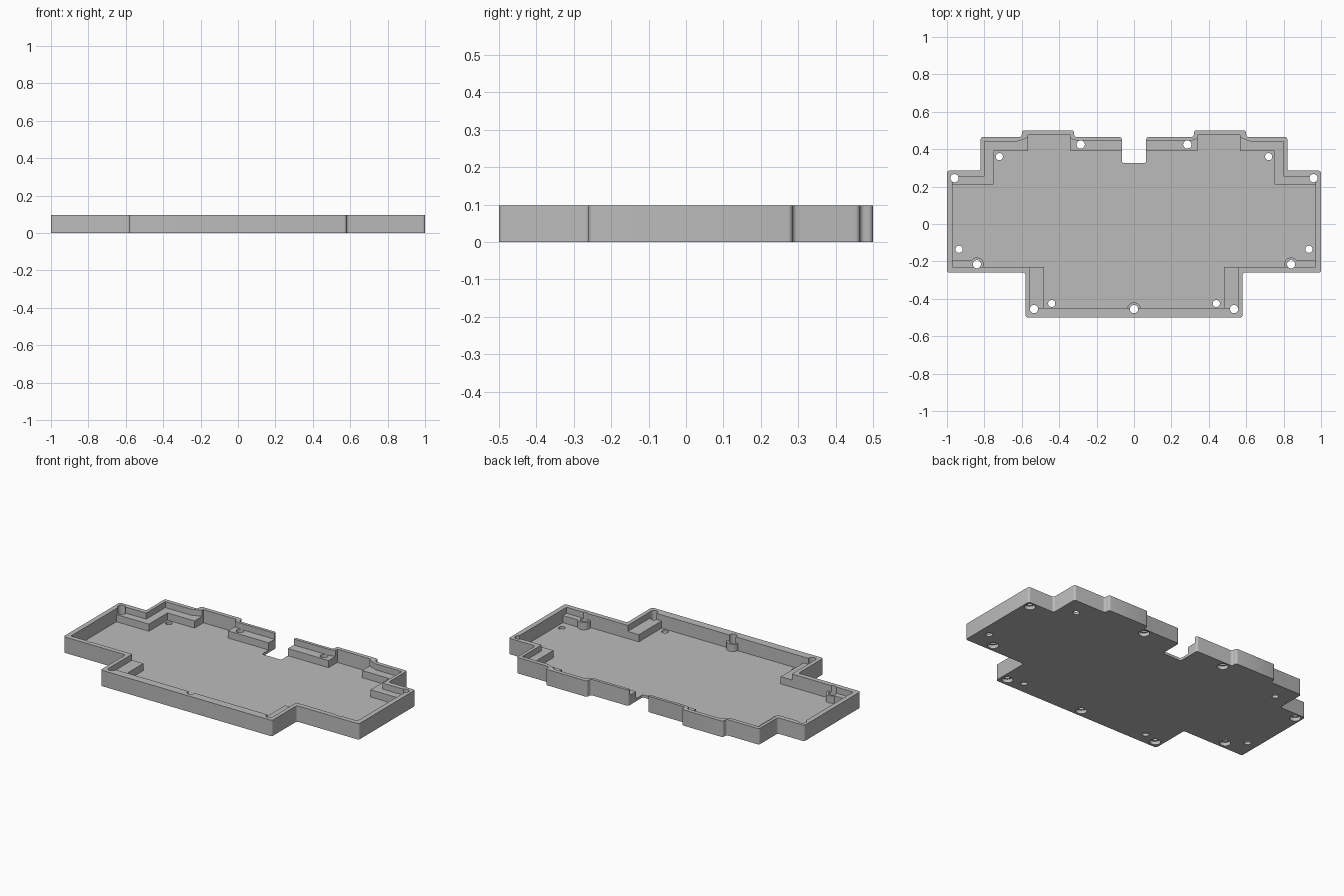
import bpy
import bmesh
from mathutils import Matrix

old = bpy.data.objects.get("Cube")
if old:
    bpy.data.objects.remove(old, do_unlink=True)

HEIGHT, LEDGE, FLOOR = 0.097, 0.06, 0.016
ABOVE = HEIGHT + 0.05

grey = bpy.data.materials.new("mid grey")
grey.use_nodes = True
grey.diffuse_color = (0.5, 0.5, 0.5, 1)
grey.node_tree.nodes["Principled BSDF"].inputs["Base Color"].default_value = grey.diffuse_color


def finish(bm, name):
    bmesh.ops.recalc_face_normals(bm, faces=bm.faces)
    mesh = bpy.data.meshes.new(name)
    bm.to_mesh(mesh)
    bm.free()
    obj = bpy.data.objects.new(name, mesh)
    bpy.context.collection.objects.link(obj)
    mesh.materials.append(grey)
    return obj


def prism(name, half, low, high, rounding=0):
    """Extrude a profile given as its +x half, front to back, and mirrored."""
    outline = half + [(-x, y) for x, y in reversed(half)]
    bm = bmesh.new()
    face = bm.faces.new([bm.verts.new((x, y, low)) for x, y in outline])
    top = bmesh.ops.extrude_face_region(bm, geom=[face])["geom"]
    bmesh.ops.translate(bm, vec=(0, 0, high - low),
                        verts=[v for v in top if isinstance(v, bmesh.types.BMVert)])
    if rounding:
        upright = [e for e in bm.edges
                   if abs(e.verts[0].co.z - e.verts[1].co.z) > 0.01]
        bmesh.ops.bevel(bm, geom=upright, offset=rounding, segments=4,
                        profile=0.5, affect='EDGES')
    return finish(bm, name)


def cylinders(name, centres, radius, low, high):
    """One object with an upright cylinder at each centre and its mirror."""
    bm = bmesh.new()
    for x, y in centres:
        for px in {x, -x}:
            bmesh.ops.create_cone(
                bm, cap_ends=True, segments=32, radius1=radius, radius2=radius,
                depth=high - low,
                matrix=Matrix.Translation((px, y, (low + high) / 2)))
    return finish(bm, name)


def combine(body, other, operation):
    other.hide_render = True
    mod = body.modifiers.new(other.name, 'BOOLEAN')
    mod.operation, mod.solver, mod.object = operation, 'EXACT', other
    bpy.context.view_layer.objects.active = body
    bpy.ops.object.modifier_apply(modifier=mod.name)
    bpy.data.objects.remove(other, do_unlink=True)


# Outer case with the cable notch at the back
case = prism("case_tray", [
    (0.58, -0.5), (0.58, -0.26), (1, -0.26), (1, 0.285), (0.82, 0.285),
    (0.82, 0.465), (0.6, 0.465), (0.6, 0.5), (0.32, 0.5), (0.32, 0.465),
    (0.065, 0.465), (0.065, 0.325)], 0, HEIGHT, 0.013)

# Deep recess down to the floor, leaving the support ledges
deep = prism("deep_recess", [
    (0.48, -0.45), (0.48, -0.23), (0.87, -0.23), (0.87, -0.195),
    (0.97, -0.195), (0.97, 0.21), (0.75, 0.21), (0.75, 0.39),
    (0.567, 0.39), (0.567, 0.475), (0.34, 0.475), (0.34, 0.39)], FLOOR, ABOVE)
combine(case, deep, 'DIFFERENCE')

# Wider recess above the ledges, leaving the thin rim
wide = prism("rim_recess", [
    (0.555, -0.45), (0.555, -0.23), (0.97, -0.23), (0.97, 0.255),
    (0.8, 0.255), (0.8, 0.44), (0.625, 0.44), (0.567, 0.463),
    (0.567, 0.475), (0.34, 0.475), (0.34, 0.457), (0.31, 0.447)], LEDGE, ABOVE)
combine(case, wide, 'DIFFERENCE')

# Round screw bosses along the front walls
bosses = [(0, -0.455), (0.84, -0.215)]
combine(case, cylinders("screw_bosses", bosses, 0.036, FLOOR / 2, LEDGE), 'UNION')

# Through holes, with counterbores under the screw positions
screws = bosses + [(0.535, -0.455), (0.96, 0.245), (0.285, 0.425)]
plain = [(0.72, 0.36), (0.935, -0.135), (0.44, -0.425)]
combine(case, cylinders("screw_holes", screws, 0.022, -0.05, ABOVE), 'DIFFERENCE')
combine(case, cylinders("floor_holes", plain, 0.019, -0.05, LEDGE), 'DIFFERENCE')
combine(case, cylinders("counterbores", screws, 0.031, -0.05, 0.022), 'DIFFERENCE')

# Smooth the rounded corners and holes, keep the rest crisp
bpy.ops.object.select_all(action='DESELECT')
case.select_set(True)
bpy.context.view_layer.objects.active = case
bpy.ops.object.shade_smooth_by_angle(angle=0.55)
